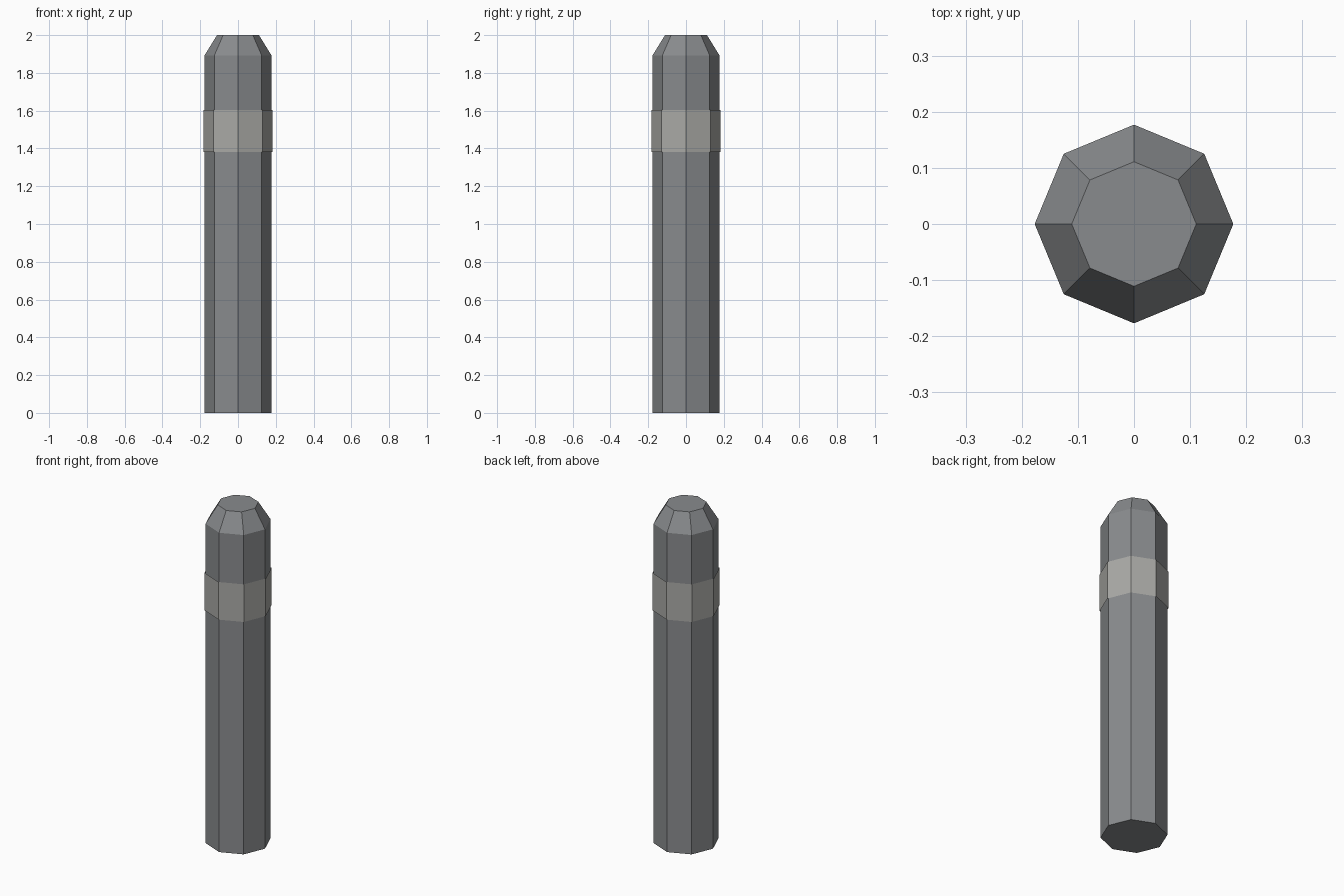
import bpy, bmesh
from math import cos, sin, pi

if "Cube" in bpy.data.objects:
    bpy.data.objects.remove(bpy.data.objects["Cube"])

SIDES = 8


def octagon_part(name, profile, caps, color=None):
    """Stack octagonal rings from (radius, z) pairs, optionally capped."""
    bm = bmesh.new()
    rings = [[bm.verts.new((r * cos(2 * pi * i / SIDES), r * sin(2 * pi * i / SIDES), z))
              for i in range(SIDES)] for r, z in profile]
    for low, high in zip(rings, rings[1:]):
        for i in range(SIDES):
            j = (i + 1) % SIDES
            bm.faces.new((low[i], low[j], high[j], high[i]))
    if caps:
        bm.faces.new(rings[0][::-1])
        bm.faces.new(rings[-1])
    mesh = bpy.data.meshes.new(name)
    bm.to_mesh(mesh)
    bm.free()
    obj = bpy.data.objects.new(name, mesh)
    bpy.context.collection.objects.link(obj)
    if color:
        mat = bpy.data.materials.new(name + "_paint")
        mat.diffuse_color = color
        mat.use_nodes = True
        mat.node_tree.nodes["Principled BSDF"].inputs["Base Color"].default_value = mat.diffuse_color
        mesh.materials.append(mat)
    return obj


# Post with chamfered top
octagon_part("bollard_post", [(0.177, 0), (0.177, 1.893), (0.111, 2.0)], True,
             (0.25, 0.26, 0.27, 1))

# Thin open sleeve wrapped around the post
octagon_part("reflective_band", [(0.182, 1.38), (0.182, 1.603)], False,
             (0.40, 0.40, 0.38, 1))
